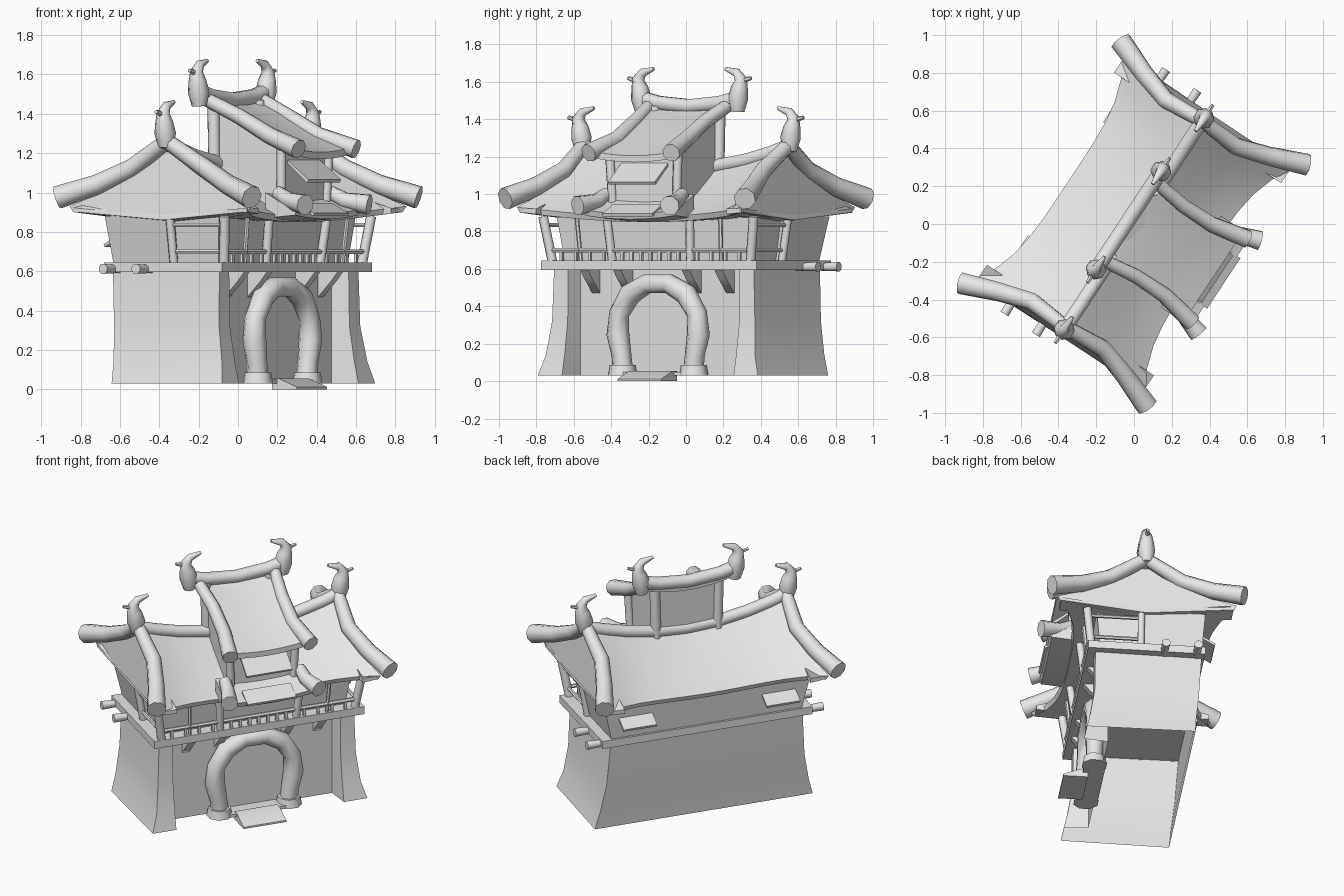
import bpy, bmesh, math
from mathutils import Vector, Matrix

if "Cube" in bpy.data.objects:
    bpy.data.objects.remove(bpy.data.objects["Cube"])

stone = bpy.data.materials.new("plain_grey")
stone.use_nodes = True
GREY = (0.8, 0.8, 0.8, 1)
stone.diffuse_color = GREY
stone.node_tree.nodes["Principled BSDF"].inputs["Base Color"].default_value = GREY

# The whole building is turned in plan
TURN = Matrix.Rotation(math.radians(56.5), 4, 'Z')
SIDES = (-1, 1)


def loft(name, rings, capped=True):
    """Skin a list of closed rings; optionally cap both ends."""
    bm = bmesh.new()
    rows = [[bm.verts.new(p) for p in ring] for ring in rings]
    n = len(rows[0])
    for a, b in zip(rows, rows[1:]):
        for i in range(n):
            k = (i + 1) % n
            bm.faces.new((a[i], a[k], b[k], b[i]))
    if capped:
        bm.faces.new(rows[0])
        bm.faces.new(rows[-1])
    bmesh.ops.recalc_face_normals(bm, faces=bm.faces)
    for f in bm.faces:
        f.smooth = True
    for e in bm.edges:
        e.smooth = e.calc_face_angle(0) < math.radians(48)
    me = bpy.data.meshes.new(name)
    bm.to_mesh(me)
    bm.free()
    me.transform(TURN)
    me.materials.append(stone)
    ob = bpy.data.objects.new(name, me)
    bpy.context.scene.collection.objects.link(ob)


def tube(name, path, radii, normal, sides=8):
    """Round beam along a path; normal is roughly square to the path."""
    pts = [Vector(p) for p in path]
    if not isinstance(radii, (list, tuple)):
        radii = [radii] * len(pts)
    rings = []
    for i, p in enumerate(pts):
        t = (pts[min(i + 1, len(pts) - 1)] - pts[max(i - 1, 0)]).normalized()
        n = Vector(normal)
        n = (n - t * n.dot(t)).normalized()
        b = t.cross(n)
        angles = [2 * math.pi * (k + 0.5) / sides for k in range(sides)]
        rings.append([p + radii[i] * (n * math.cos(a) + b * math.sin(a)) for a in angles])
    loft(name, rings)


def prism(name, profile, x0, x1):
    """Extrude a (y, z) profile between two x positions."""
    loft(name, [[(x, y, z) for y, z in profile] for x in (x0, x1)])


def box(name, x0, x1, y0, y1, z0, z1):
    prism(name, [(y0, z0), (y1, z0), (y1, z1), (y0, z1)], x0, x1)


# Hollow stone base with flared front buttresses around a recessed facade
base = []
for z, ab, af, front, back in ((0.03, 0.715, 0.705, 0.37, 0.297),
                               (0.14, 0.685, 0.67, 0.345, 0.305),
                               (0.32, 0.65, 0.65, 0.315, 0.325),
                               (0.61, 0.63, 0.64, 0.31, 0.345)):
    base.append([(-ab, back, z), (ab, back, z), (af, -front, z), (0.55, -front, z),
                 (0.53, -0.22, z), (-0.53, -0.22, z), (-0.55, -front, z), (-af, -front, z)])
loft("base_wall", base, capped=False)

# Horseshoe door arch with footings and ramp
arch = [(-0.225, 0.04), (-0.235, 0.14), (-0.258, 0.25), (-0.25, 0.36), (-0.18, 0.465),
        (-0.07, 0.52)]
arch += [(-x, z) for x, z in reversed(arch)]
thick = [0.056, 0.054, 0.062, 0.055, 0.06, 0.054]
tube("door_arch", [(x, -0.27, z) for x, z in arch], thick + thick[::-1], (0, 1, 0))
for s in SIDES:
    tube("arch_footing", [(s * 0.228, -0.27, 0.03), (s * 0.228, -0.27, 0.085)],
         [0.08, 0.07], (1, 0, 0))
box("threshold", -0.2, 0.2, -0.33, -0.2, 0.03, 0.05)
prism("ramp", [(-0.3, 0.0), (-0.3, 0.055), (-0.34, 0.055), (-0.45, 0.012), (-0.45, 0.0)],
      -0.14, 0.14)

# Brackets under the deck, deck slab and log ends
for s in SIDES:
    for x in (0.22, 0.43):
        prism("deck_bracket", [(-0.2, 0.61), (-0.35, 0.61), (-0.3, 0.55), (-0.22, 0.47),
                               (-0.2, 0.47)], s * x - 0.025, s * x + 0.025)
    for y in (0.31, 0.11):
        tube("log_end", [(s * 0.62, y, 0.61), (s * 0.775, y, 0.612)], [0.02, 0.027], (0, 1, 0))
box("deck", -0.69, 0.69, -0.36, 0.36, 0.595, 0.645)

# Upper room: full width at the rear, set back behind the gallery rails
loft("upper_room", [[(-a, -0.03, z), (a, -0.03, z), (a, b, z), (-a, b, z)]
                    for z, a, b in ((0.64, 0.625, 0.345), (0.88, 0.68, 0.362))])
loft("gallery_wall", [[(-a, -b, z), (a, -b, z), (a, 0, z), (-a, 0, z)]
                      for z, a, b in ((0.64, 0.595, 0.275), (0.88, 0.63, 0.3))])

# Gallery posts, rails and balusters
for s in SIDES:
    tube("corner_post", [(s * 0.635, -0.335, 0.64), (s * 0.675, -0.365, 0.88)], 0.026, (1, 0, 0))
    tube("front_post", [(s * 0.25, -0.335, 0.64), (s * 0.265, -0.365, 0.87)], 0.024, (1, 0, 0))
    tube("side_post", [(s * 0.635, -0.03, 0.64), (s * 0.675, -0.03, 0.88)], 0.022, (1, 0, 0))
    for z in (0.7, 0.835):
        x = 0.633 + (z - 0.64) * 0.16
        y = -0.338 - (z - 0.64) * 0.12
        tube("side_rail", [(s * x, -0.05, z), (s * x, y, z)], 0.012, (0, 0, 1), sides=6)
    tube("rail_post", [(s * 0.45, -0.338, 0.64), (s * 0.46, -0.362, 0.87)], 0.012, (1, 0, 0), sides=6)
    for i in range(4):
        x = s * (0.3 + i * 0.09)
        box("side_baluster", x - 0.008, x + 0.008, -0.35, -0.335, 0.64, 0.7)
tube("front_rail", [(-0.64, -0.345, 0.7), (0.64, -0.345, 0.7)], 0.013, (0, 0, 1), sides=6)
for i in range(7):
    x = -0.18 + i * 0.06
    box("baluster", x - 0.009, x + 0.009, -0.352, -0.335, 0.64, 0.7)

# Rear shutters propped open
for s in SIDES:
    prism("rear_shutter", [(0.35, 0.785), (0.35, 0.77), (0.43, 0.722), (0.435, 0.737)],
          s * 0.36, s * 0.58)


def roof_section(s):
    """Closed cross-section of the sagging main roof; s runs from -1 to 1."""
    eave_y = 0.415 + 0.135 * s ** 4
    eave_z = 0.88 + 0.05 * s * s
    ridge_z = 1.13 + 0.12 * s * s
    ring = []
    for j in range(-4, 5):
        v = j / 4
        ring.append((s * (0.625 + 0.095 * v * v), v * eave_y,
                     eave_z + (ridge_z - eave_z) * (1 - abs(v)) ** 1.2))
    ring.append((s * 0.71, eave_y * 0.97, eave_z - 0.03))
    ring.append((s * 0.65, 0, 0.855))
    ring.append((s * 0.71, -eave_y * 0.97, eave_z - 0.03))
    return ring


# Main roof, gable skirts, ridge and flared gable beams
loft("main_roof", [roof_section(i / 6) for i in range(-6, 7)])
xs = (-0.68, -0.55, -0.4, -0.2, 0, 0.2, 0.4, 0.55, 0.68)
tube("main_ridge", [(x, 0, 1.138 + 0.27 * x * x) for x in xs], 0.04, (0, 1, 0))
for sx in SIDES:
    loft("gable_skirt", [[(sx * 0.61, y, 1.07 - 0.28 * abs(y)),
                          (sx * (0.695 + 0.04 * abs(y)), y, 0.88 + 0.08 * abs(y)),
                          (sx * (0.695 + 0.04 * abs(y)), y, 0.86 + 0.08 * abs(y)),
                          (sx * 0.61, y, 0.85 + 0.08 * abs(y))]
                         for y in (-0.53, -0.25, 0, 0.25, 0.53)])
    for sy in SIDES:
        tube("gable_beam", [(sx * 0.655, sy * 0.01, 1.255), (sx * 0.64, sy * 0.22, 1.125),
                            (sx * 0.695, sy * 0.4, 1.04), (sx * 0.768, sy * 0.592, 0.975)],
             [0.04, 0.048, 0.052, 0.06], (1, 0, 0))


def horn(s, dx, y, dz):
    """Curled ridge-end ornament with a small spur."""
    prof = [(0.305, 1.44), (0.31, 1.51), (0.32, 1.57), (0.328, 1.615), (0.3, 1.65), (0.23, 1.67)]
    tube("ridge_horn", [(s * (x + dx), y, z + dz) for x, z in prof],
         [0.038, 0.056, 0.046, 0.033, 0.024, 0.01], (0, 1, 0))
    tube("horn_spur", [(s * (0.31 + dx), y, 1.60 + dz), (s * (0.395 + dx), y, 1.62 + dz)],
         [0.02, 0.01], (0, 1, 0), sides=6)


# Dormer body with corner posts
prism("dormer_body", [(0.02, 1.0), (0.02, 1.45), (-0.2, 1.34), (-0.4, 1.225), (-0.4, 0.9)],
      -0.2, 0.2)
for s in SIDES:
    tube("dormer_rear_post", [(s * 0.2, 0.01, 1.05), (s * 0.21, 0.01, 1.47)], 0.032, (1, 0, 0))
    tube("dormer_front_post", [(s * 0.205, -0.4, 0.95), (s * 0.22, -0.41, 1.24)], 0.025, (1, 0, 0))
prism("window_shutter", [(-0.4, 1.165), (-0.4, 1.15), (-0.52, 1.05), (-0.53, 1.065)], -0.15, 0.15)

# Dormer roof with a gentle sag, beams and ridge
rings = []
for i in range(-3, 4):
    s = i / 3
    top = [(0.06, 1.455 + 0.03 * s * s), (-0.12, 1.39 + 0.02 * s * s),
           (-0.32, 1.285 + 0.02 * s * s), (-0.505, 1.205 + 0.02 * s * s)]
    under = [(y, z - 0.035) for y, z in reversed(top)]
    rings.append([(s * 0.245, y, z) for y, z in top + under])
loft("dormer_roof", rings)
xs = (-0.33, -0.2, 0, 0.2, 0.33)
tube("dormer_ridge", [(x, 0.035, 1.468 + 0.45 * x * x) for x in xs], 0.042, (0, 1, 0))
for s in SIDES:
    tube("dormer_beam", [(s * 0.25, 0.03, 1.475), (s * 0.225, -0.16, 1.385),
                         (s * 0.225, -0.34, 1.29), (s * 0.265, -0.545, 1.22)],
         [0.036, 0.04, 0.044, 0.05], (1, 0, 0))
    horn(s, 0, 0.035, 0)
    horn(s, 0.36, 0, -0.21)

# Small skirt roof below the dormer window, with beams and flap
rings = []
for i in range(-3, 4):
    s = i / 3
    lift = 0.02 * s * s
    rings.append([(s * 0.29, y, z + lift) for y, z in ((-0.36, 0.98), (-0.46, 0.925), (-0.55, 0.895),
                                                       (-0.54, 0.865), (-0.36, 0.85))])
loft("skirt_roof", rings)
for s in SIDES:
    tube("skirt_beam", [(s * 0.245, -0.4, 1.0), (s * 0.255, -0.48, 0.96),
                        (s * 0.295, -0.605, 0.938)], [0.036, 0.043, 0.054], (1, 0, 0))
prism("skirt_flap", [(-0.47, 0.945), (-0.47, 0.93), (-0.565, 0.88), (-0.57, 0.895)], -0.16, 0.16)
